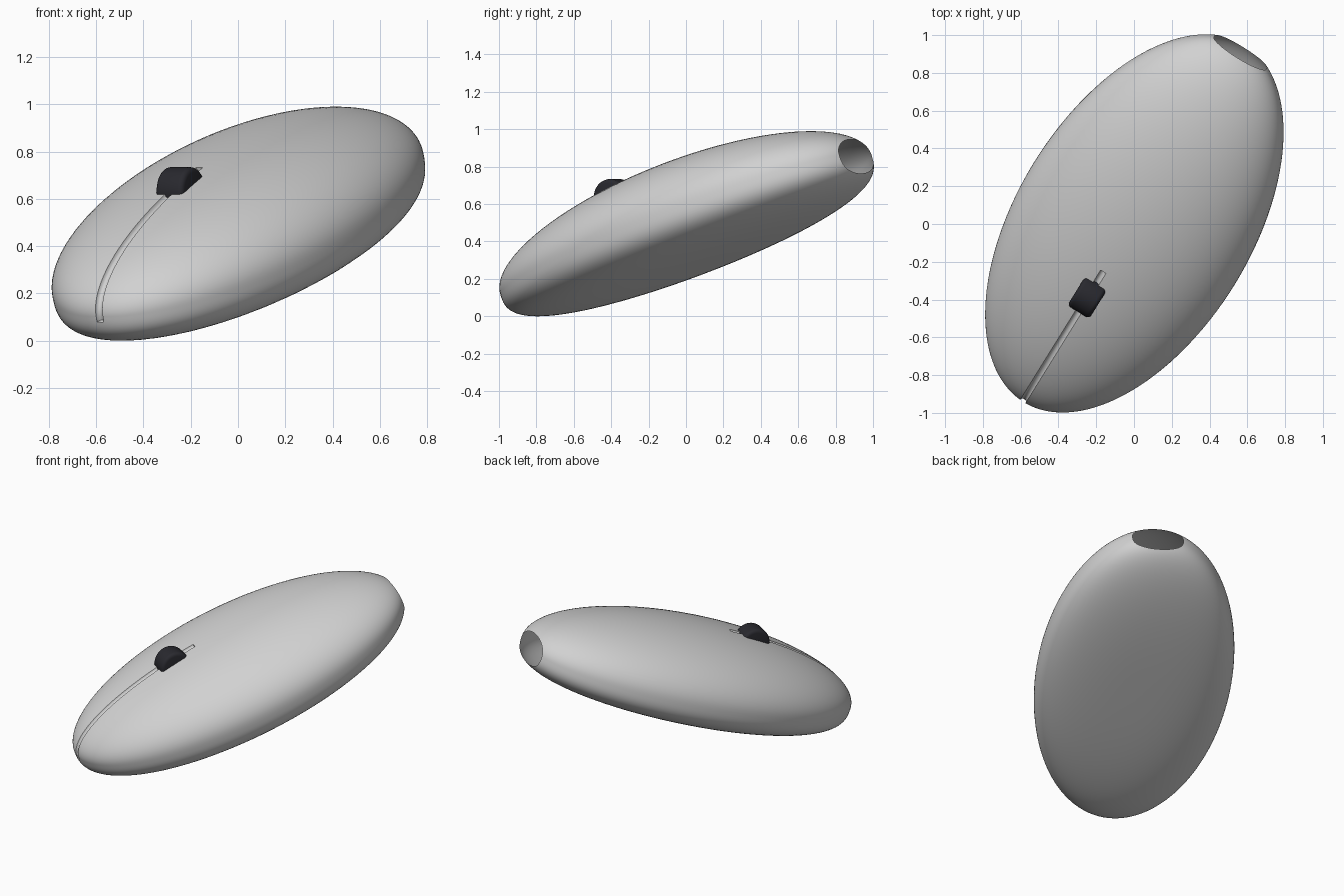
import bpy, bmesh, math
from mathutils import Matrix, Vector

old = bpy.data.objects.get("Cube")
if old:
    bpy.data.objects.remove(old, do_unlink=True)

# Tilted frame: local x = width, y = length (towards the cord end), z = up from the shell
YAW, PITCH = math.radians(-31.8), math.radians(19.4)
FRAME = (Matrix.Translation((0, 0, 0.489)) @ Matrix.Rotation(YAW, 4, 'Z')
         @ Matrix.Rotation(PITCH, 4, 'X'))
WIDTH, LENGTH, DOME, BASE = 0.622, 1.17, 0.335, 0.228   # half axes
FLATNESS = 3.0                                          # exponent of the underside
CUT = 1.129                                             # where the cord end is open


def material(name, rgb):
    m = bpy.data.materials.new(name)
    m.use_nodes = True
    m.diffuse_color = (*rgb, 1)
    m.node_tree.nodes["Principled BSDF"].inputs["Base Color"].default_value = (*rgb, 1)
    return m


def make_object(name, bm, mat=None):
    bmesh.ops.recalc_face_normals(bm, faces=bm.faces[:])
    mesh = bpy.data.meshes.new(name)
    bm.to_mesh(mesh)
    bm.free()
    mesh.transform(FRAME)
    obj = bpy.data.objects.new(name, mesh)
    bpy.context.collection.objects.link(obj)
    if mat:
        mesh.materials.append(mat)
    return obj


def activate(obj):
    bpy.ops.object.select_all(action='DESELECT')
    obj.select_set(True)
    bpy.context.view_layer.objects.active = obj


grey = material("shell_grey", (0.64, 0.64, 0.64))
black = material("wheel_black", (0.022, 0.022, 0.028))

# Shell: elliptical dome above, flat underside with a rounded rim below
bm = bmesh.new()
bmesh.ops.create_uvsphere(bm, u_segments=96, v_segments=64, radius=1)
for v in bm.verts:
    x, y, z = v.co.x, v.co.z, -v.co.y
    if z < 0:
        r = math.hypot(x, y)
        k = (r ** FLATNESS + (-z) ** FLATNESS) ** (-1 / FLATNESS)
        v.co = (x * k * WIDTH, y * k * LENGTH, z * k * BASE)
    else:
        v.co = (x * WIDTH, y * LENGTH, z * DOME)
shell = make_object("shell", bm, grey)

# Round-bottomed groove between the two buttons, along the centre line of the dome
bm = bmesh.new()
rings = []
STEPS, SIDES, RADIUS = 32, 10, 0.017
for i in range(STEPS + 1):
    t = math.radians(184 + (100 - 184) * i / STEPS)
    point = Vector((-0.005, LENGTH * math.cos(t), DOME * math.sin(t)))
    out = Vector((0, math.cos(t) / LENGTH, math.sin(t) / DOME)).normalized()
    ring = []
    for j in range(SIDES):
        a = 2 * math.pi * j / SIDES
        side = Vector((RADIUS * math.cos(a), 0, 0))
        ring.append(bm.verts.new(point + side + out * RADIUS * math.sin(a)))
    rings.append(ring)
for a, b in zip(rings, rings[1:]):
    for j in range(SIDES):
        k = (j + 1) % SIDES
        bm.faces.new((a[j], a[k], b[k], b[j]))
bm.faces.new(rings[0])
bm.faces.new(rings[-1])
cutter = make_object("groove_cutter", bm)
cutter.hide_render = True

activate(shell)
mod = shell.modifiers.new("groove", 'BOOLEAN')
mod.operation = 'DIFFERENCE'
mod.solver = 'EXACT'
mod.object = cutter
bpy.ops.object.modifier_apply(modifier=mod.name)
bpy.data.objects.remove(cutter, do_unlink=True)

# Cord opening: slice the back end off, leaving the hollow shell open
bm = bmesh.new()
bm.from_mesh(shell.data)
bmesh.ops.bisect_plane(bm, geom=bm.verts[:] + bm.edges[:] + bm.faces[:],
                       plane_co=FRAME @ Vector((0, CUT, 0)),
                       plane_no=FRAME.to_3x3() @ Vector((0, 1, 0)),
                       clear_outer=True)
bm.to_mesh(shell.data)
bm.free()
bpy.ops.object.shade_smooth_by_angle(angle=math.radians(40))

# Scroll wheel: rounded cylinder set across the groove
bm = bmesh.new()
bmesh.ops.create_cone(bm, cap_ends=True, segments=48, radius1=0.1, radius2=0.1,
                      depth=0.136,
                      matrix=Matrix.Translation((-0.005, -0.378, 0.287))
                      @ Matrix.Rotation(math.pi / 2, 4, 'Y'))
rims = [e for e in bm.edges if any(len(f.verts) > 4 for f in e.link_faces)]
bmesh.ops.bevel(bm, geom=rims, offset=0.022, segments=4, profile=0.5,
                affect='EDGES')
wheel = make_object("scroll_wheel", bm, black)
activate(wheel)
bpy.ops.object.shade_smooth_by_angle(angle=math.radians(35))
